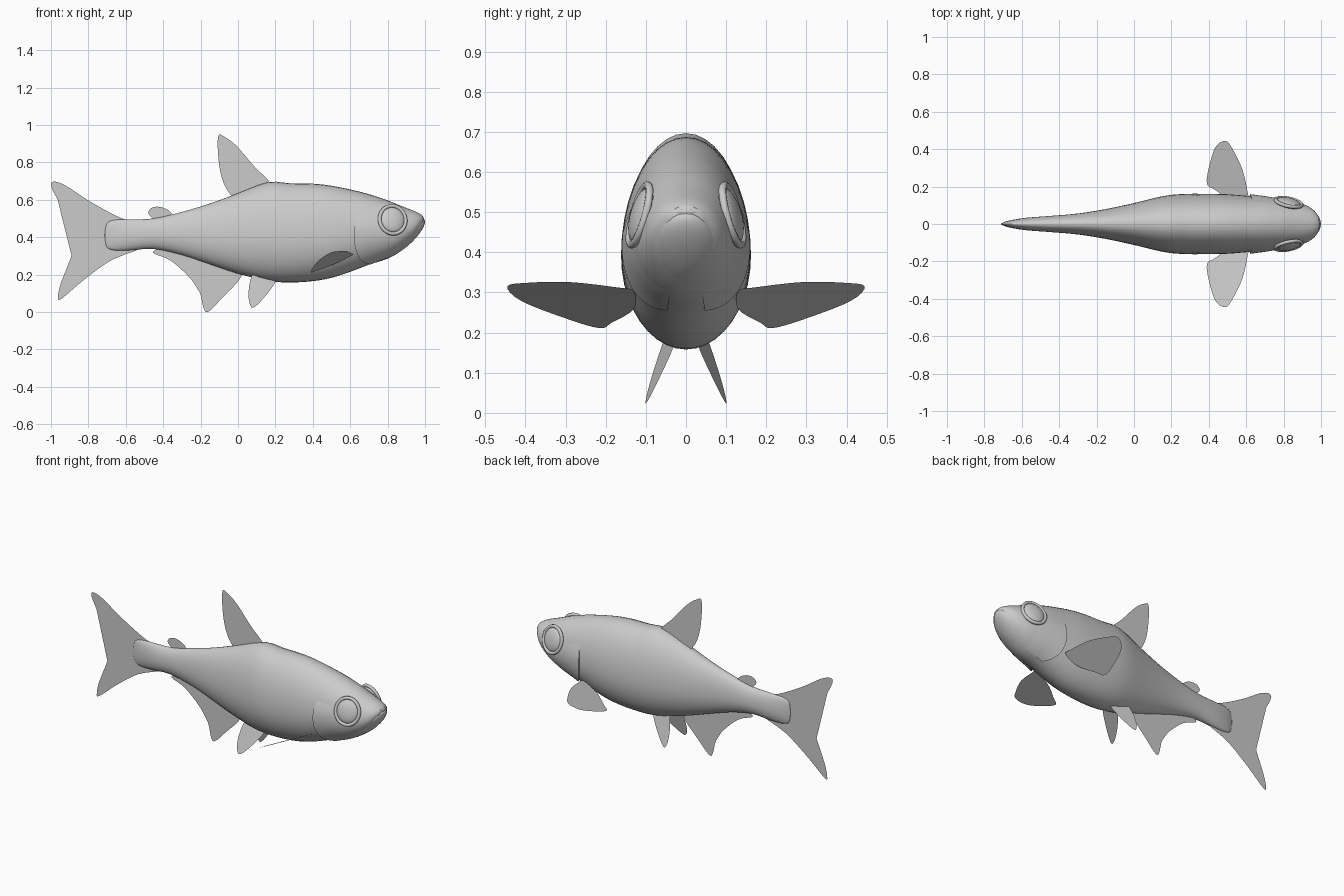
import bpy, bmesh
from math import sin, cos, pi, radians
from mathutils import Vector

if "Cube" in bpy.data.objects:
    bpy.data.objects.remove(bpy.data.objects["Cube"])

grey = bpy.data.materials.new("plain grey")
grey.use_nodes = True
COLOUR = (0.6, 0.6, 0.6, 1)
grey.diffuse_color = COLOUR
grey.node_tree.nodes["Principled BSDF"].inputs["Base Color"].default_value = COLOUR


def finish(name, bm, smooth=True):
    bmesh.ops.recalc_face_normals(bm, faces=bm.faces[:])
    mesh = bpy.data.meshes.new(name)
    bm.to_mesh(mesh)
    bm.free()
    obj = bpy.data.objects.new(name, mesh)
    bpy.context.collection.objects.link(obj)
    mesh.materials.append(grey)
    if smooth:
        bpy.ops.object.select_all(action='DESELECT')
        obj.select_set(True)
        bpy.context.view_layer.objects.active = obj
        bpy.ops.object.shade_smooth_by_angle(angle=radians(35))
    return obj


def spline(points, i, t, closed=False):
    """Catmull-Rom point on segment i."""
    n = len(points)
    pick = (lambda k: points[k % n]) if closed else (lambda k: points[max(0, min(n - 1, k))])
    a, b, c, d = (Vector(pick(i + k)) for k in (-1, 0, 1, 2))
    return 0.5 * (2 * b + (c - a) * t + (2 * a - 5 * b + 4 * c - d) * t * t
                  + (3 * b - a - 3 * c + d) * t ** 3)


# Body stations: x, belly height, back height, half width
STATIONS = [
    (-.71, .38, .44, .003), (-.70, .345, .475, .008), (-.66, .33, .492, .02),
    (-.58, .33, .495, .033), (-.45, .337, .50, .043), (-.3, .305, .535, .056),
    (-.15, .255, .58, .08), (0, .205, .635, .112), (.16, .166, .694, .15),
    (.28, .158, .688, .161), (.4, .165, .686, .161), (.5, .183, .675, .159),
    (.6, .215, .655, .151), (.7, .253, .63, .143), (.8, .285, .597, .131),
    (.87, .325, .568, .118), (.93, .375, .545, .095), (.965, .425, .53, .07),
    (.987, .47, .515, .04)]


def ring_point(station, angle):
    """Egg-shaped section; angle 0 is the left flank, 90 degrees the back."""
    x, low, high, half = station
    mid = low + .44 * (high - low)
    rise = (high - mid) if sin(angle) > 0 else (mid - low)
    return Vector((x, half * cos(angle), mid + rise * sin(angle)))


def body_surface(x, angle):
    for i in range(len(STATIONS) - 1):
        x0, x1 = STATIONS[i][0], STATIONS[i + 1][0]
        if x <= x1:
            break
    return ring_point(spline(STATIONS, i, (x - x0) / (x1 - x0)), angle)


def bridge(bm, a, b, closed=True):
    for k in range(len(a) if closed else len(a) - 1):
        j = (k + 1) % len(a)
        bm.faces.new((a[k], a[j], b[j], b[k]))


# Body
SIDES, STEPS = 40, 3
bm = bmesh.new()
sections = [spline(STATIONS, i, s / STEPS) for i in range(len(STATIONS) - 1) for s in range(STEPS)]
sections.append(Vector(STATIONS[-1]))
rings = [[bm.verts.new(ring_point(s, 2 * pi * k / SIDES)) for k in range(SIDES)] for s in sections]
for a, b in zip(rings, rings[1:]):
    bridge(bm, a, b)
for ring, tip in ((rings[0], (-.713, 0, .41)), (rings[-1], (.994, 0, .495))):
    pole = bm.verts.new(tip)
    for k in range(SIDES):
        bm.faces.new((ring[k], ring[(k + 1) % SIDES], pole))
finish("body", bm)


def ellipsoid(name, centre, radii, rotation):
    bm = bmesh.new()
    bmesh.ops.create_uvsphere(bm, u_segments=28, v_segments=16, radius=1)
    obj = finish(name, bm)
    obj.location, obj.scale, obj.rotation_euler = centre, radii, rotation
    return obj


# Lower jaw, slanting up to the mouth
ellipsoid("lower_jaw", (.905, 0, .405), (.128, .082, .04), (0, radians(-45), 0))


def tube(name, path, radius, closed):
    curve = bpy.data.curves.new(name, 'CURVE')
    curve.dimensions = '3D'
    curve.bevel_depth, curve.bevel_resolution = radius, 2
    line = curve.splines.new('POLY')
    line.points.add(len(path) - 1)
    for p, co in zip(line.points, path):
        p.co = (*co, 1)
    line.use_cyclic_u = closed
    line.use_smooth = True
    obj = bpy.data.objects.new(name, curve)
    bpy.context.collection.objects.link(obj)
    curve.materials.append(grey)


# Upper lip arching over the jaw
half_lip = [(.985, 0, .501), (.978, .03, .498), (.96, .055, .483), (.935, .08, .455), (.905, .092, .425)]
lip = [(x, -y, z) for x, y, z in half_lip[:0:-1]] + half_lip
path = [spline(lip, i, s / 4) for i in range(len(lip) - 1) for s in range(4)] + [Vector(lip[-1])]
tube("upper_lip", path, .009, False)

# Eyes with raised rims, and gill covers
for side, label in ((1, "left"), (-1, "right")):
    centre = Vector((.826, .112 * side, .492))
    normal = Vector((.2, side * .93, .26)).normalized()
    turn = normal.to_track_quat('Z', 'Y')
    ellipsoid(label + "_eye", centre, (.066, .07, .024), turn.to_euler())
    rim = [centre + turn @ Vector((.071 * cos(a), .077 * sin(a), .004))
           for a in (2 * pi * k / 32 for k in range(32))]
    tube(label + "_eye_rim", rim, .01, True)

    bm = bmesh.new()
    rows = []
    for k in range(21):
        angle = radians(28 - 5 * k)
        rear = .62 + .11 * (angle / radians(80)) ** 2
        row = []
        for j in range(9):
            x = rear + (.83 - rear) * max(0, j - 1) / 7
            p = body_surface(x, angle)
            lift = -.004 if j == 0 else .011 * (1 - (j - 1) / 7) * min(1, k / 4) - .001
            p += Vector((0, cos(angle), sin(angle))) * lift
            row.append(bm.verts.new((p.x, p.y * side, p.z)))
        rows.append(row)
    for a, b in zip(rows, rows[1:]):
        bridge(bm, a, b, closed=False)
    finish(label + "_gill_cover", bm)


def fin(name, outline, place):
    """Flat thin fin from a rounded outline; place maps 2D to 3D."""
    bm = bmesh.new()
    n = len(outline)
    verts = [bm.verts.new(place(*spline(outline, i, s / 4, True))) for i in range(n) for s in range(4)]
    bmesh.ops.triangulate(bm, faces=[bm.faces.new(verts)])
    finish(name, bm, smooth=False)


def upright(x, z):
    return (x, 0, z)


# Fins on the centre line
fin("tail_fin", [(-.50, .47), (-.62, .50), (-.79, .59), (-.92, .675), (-.985, .697), (-.998, .67),
                 (-.95, .575), (-.89, .48), (-.866, .39), (-.89, .30), (-.945, .16), (-.962, .085),
                 (-.945, .07), (-.82, .175), (-.68, .275), (-.53, .335), (-.48, .37)], upright)
fin("dorsal_fin", [(.17, .69), (.09, .775), (-.01, .89), (-.075, .938), (-.105, .942), (-.107, .85),
                   (-.09, .73), (-.05, .64), (.02, .59), (.14, .63)], upright)
fin("adipose_fin", [(-.48, .53), (-.465, .555), (-.43, .563), (-.39, .553), (-.355, .525),
                    (-.37, .48), (-.44, .48), (-.46, .505)], upright)
fin("anal_fin", [(-.455, .318), (-.36, .275), (-.26, .185), (-.205, .105), (-.182, .015), (-.155, .004),
                 (-.085, .075), (.02, .195), (-.03, .26), (-.2, .32), (-.38, .345)], upright)

# Paired fins
PELVIC = [(.065, .165), (.056, .09), (.066, .035), (.09, .028), (.15, .09), (.2, .165), (.17, .21), (.09, .21)]
PECTORAL = [(.607, .13), (.607, .17), (.58, .29), (.53, .395), (.49, .445), (.435, .41),
            (.40, .30), (.39, .215), (.43, .185), (.52, .13)]
for side, label in ((1, "left"), (-1, "right")):
    fin(label + "_pelvic_fin", PELVIC,
        lambda x, z: (x, side * (.062 - .22 * (x - .06) + .3 * (.165 - z)), z))
    fin(label + "_pectoral_fin", PECTORAL,
        lambda x, y: (x, side * y, .31 + .514 * (x - .607) + .228 * (y - .16)))
